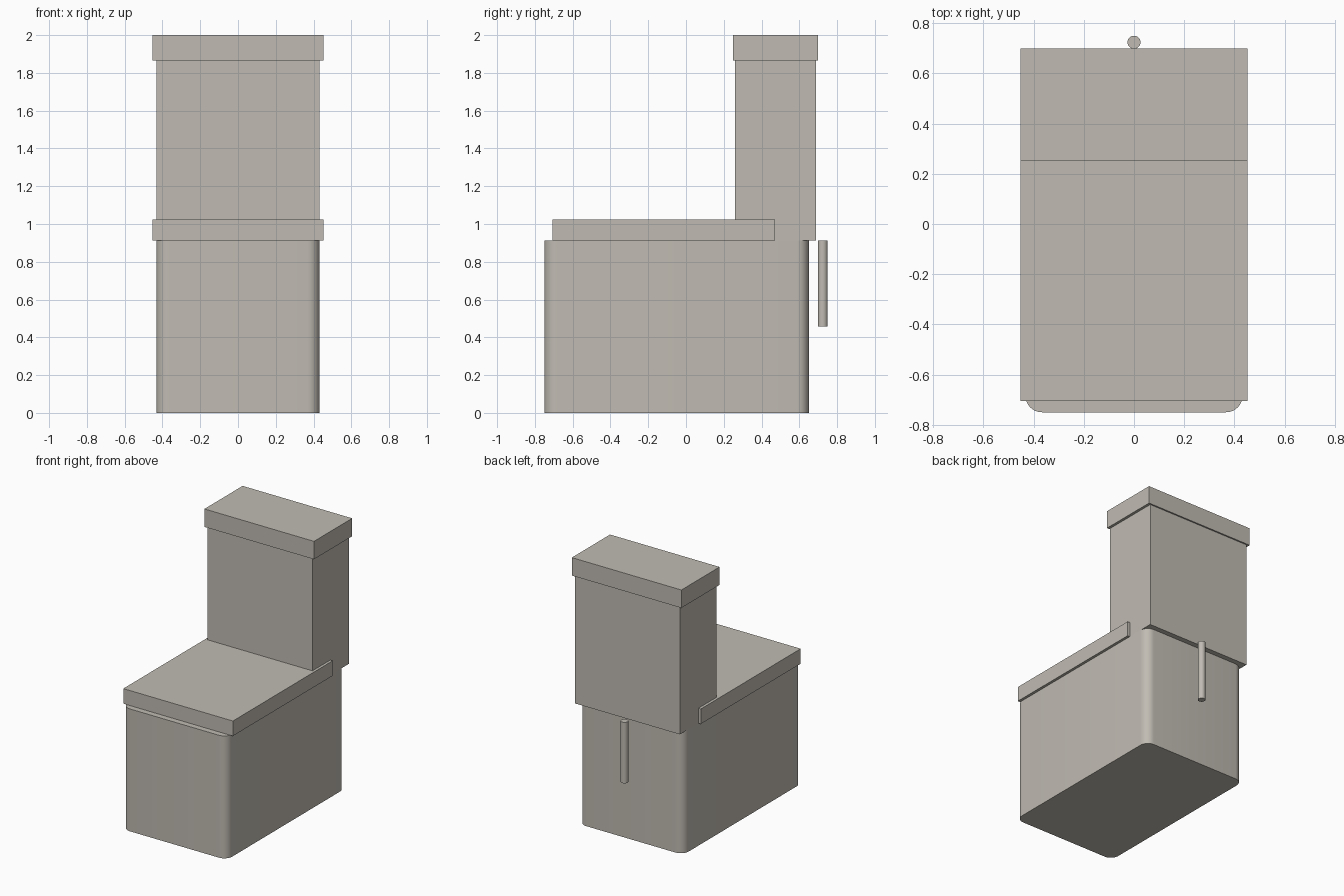
import bpy, bmesh, math
from mathutils import Vector

if "Cube" in bpy.data.objects:
    bpy.data.objects.remove(bpy.data.objects["Cube"])

ceramic = bpy.data.materials.new("warm grey ceramic")
ceramic.diffuse_color = (0.53, 0.50, 0.45, 1)
ceramic.use_nodes = True
ceramic.node_tree.nodes["Principled BSDF"].inputs["Base Color"].default_value = ceramic.diffuse_color


def finish(name, bm, smooth=False):
    bmesh.ops.recalc_face_normals(bm, faces=bm.faces[:])
    mesh = bpy.data.meshes.new(name)
    bm.to_mesh(mesh)
    bm.free()
    mesh.materials.append(ceramic)
    obj = bpy.data.objects.new(name, mesh)
    bpy.context.collection.objects.link(obj)
    if smooth:
        bpy.ops.object.select_all(action='DESELECT')
        obj.select_set(True)
        bpy.context.view_layer.objects.active = obj
        bpy.ops.object.shade_smooth_by_angle(angle=math.radians(30))
    return obj


def box(name, half_x, y0, y1, z0, z1, radius=0):
    """Box centred on x = 0, with optional rounded upright edges."""
    bm = bmesh.new()
    bmesh.ops.create_cube(bm, size=1)
    for v in bm.verts:
        v.co = Vector((v.co.x * 2 * half_x,
                       (y0 + y1) / 2 + v.co.y * (y1 - y0),
                       (z0 + z1) / 2 + v.co.z * (z1 - z0)))
    if radius:
        upright = [e for e in bm.edges
                   if abs(e.verts[0].co.z - e.verts[1].co.z) > 0.01]
        bmesh.ops.bevel(bm, geom=upright, offset=radius, segments=8,
                        profile=0.5, affect='EDGES')
    return finish(name, bm, smooth=bool(radius))


# pedestal with rounded corners
box("pedestal", 0.432, -0.75, 0.65, 0, 0.913, radius=0.065)
# seat cover, running back past the sides of the tank
box("seat_cover", 0.452, -0.706, 0.471, 0.913, 1.025)
# water tank and its overhanging lid
box("tank", 0.432, 0.26, 0.689, 0.913, 1.866)
box("tank_lid", 0.452, 0.25, 0.70, 1.866, 2.0)

# water pipe standing behind the pedestal
bm = bmesh.new()
bmesh.ops.create_cone(bm, cap_ends=True, segments=32, radius1=0.026,
                      radius2=0.026, depth=0.455)
bmesh.ops.translate(bm, vec=(0, 0.724, 0.6855), verts=bm.verts[:])
finish("water_pipe", bm, smooth=True)
